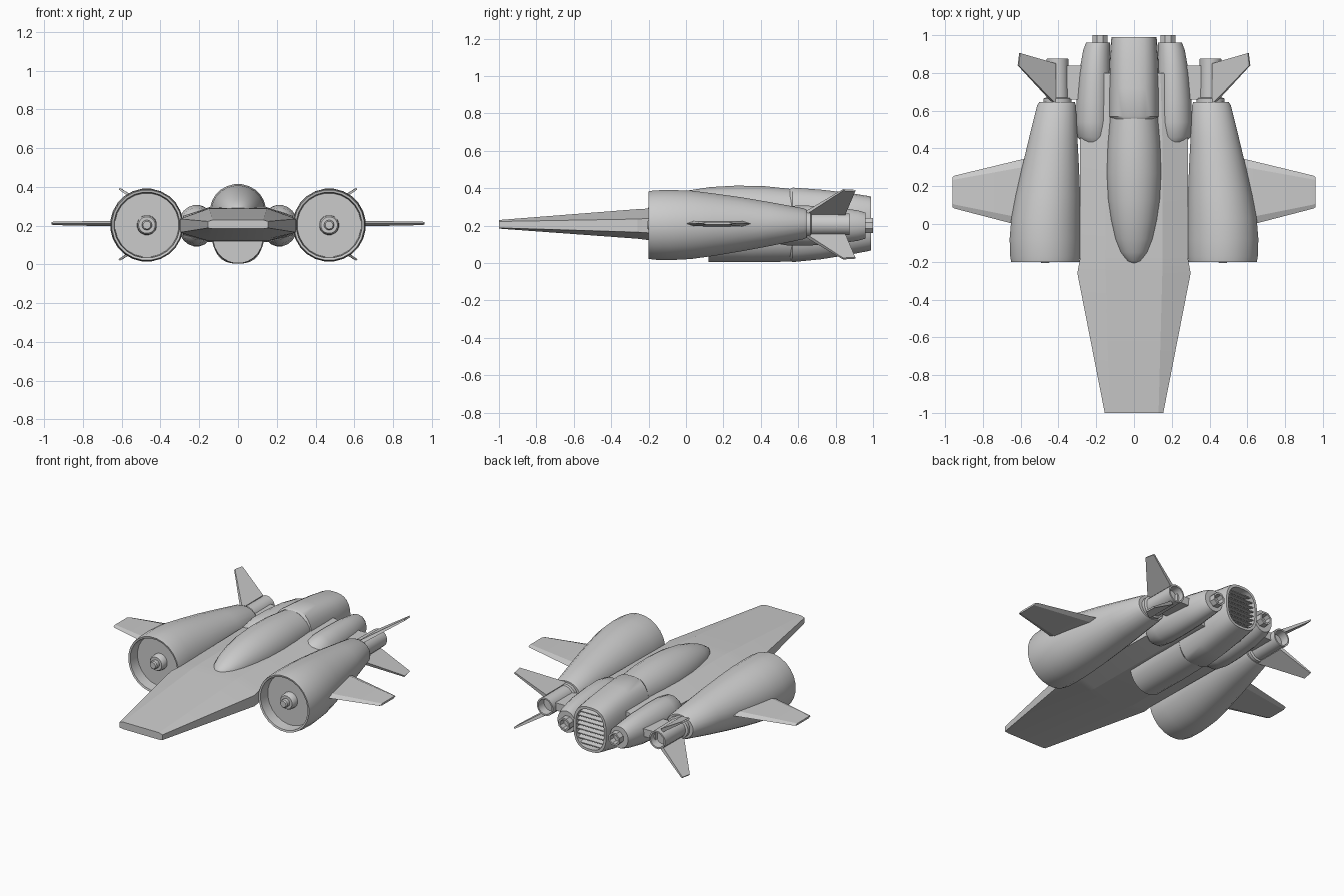
import bpy, bmesh, math
from mathutils import Vector


def finish(name, bm, mirror=False, angle=35):
    bmesh.ops.recalc_face_normals(bm, faces=bm.faces)
    me = bpy.data.meshes.new(name)
    bm.to_mesh(me)
    bm.free()
    ob = bpy.data.objects.new(name, me)
    bpy.context.collection.objects.link(ob)
    bpy.ops.object.select_all(action='DESELECT')
    ob.select_set(True)
    bpy.context.view_layer.objects.active = ob
    bpy.ops.object.shade_smooth_by_angle(angle=math.radians(angle))
    if mirror:
        ob.modifiers.new("Mirror", 'MIRROR').use_mirror_merge = False
    return ob


def skin(name, rings, mirror=False, angle=35):
    """Bridge equal-length point rings and cap both ends."""
    bm = bmesh.new()
    vs = [[bm.verts.new(p) for p in r] for r in rings]
    n = len(vs[0])
    for a, b in zip(vs, vs[1:]):
        for i in range(n):
            j = (i + 1) % n
            bm.faces.new((a[i], a[j], b[j], b[i]))
    bm.faces.new(vs[0])
    bm.faces.new(vs[-1])
    return finish(name, bm, mirror, angle)


def oval(y, cx, cz, rx, rz, n=20, p=2.0):
    pts = []
    for i in range(n):
        a = 2 * math.pi * (i + 0.5) / n
        c, s = math.cos(a), math.sin(a)
        pts.append((cx + rx * math.copysign(abs(c) ** (2 / p), c), y,
                    cz + rz * math.copysign(abs(s) ** (2 / p), s)))
    return pts


def loft(name, sections, n=20, p=2.0, mirror=False, angle=35):
    return skin(name, [oval(*s, n=n, p=p) for s in sections], mirror, angle)


def plate(name, root, tip):
    """Mirrored fin between a root and a tip quad section."""
    return skin(name, [root, tip], True, 20)


# Flat wedge hull: y, half width, top half width, edge z low/high, bottom, top
hull = [(-1.0, .155, .13, .188, .222, .184, .23),
        (-.26, .30, .15, .165, .235, .13, .288),
        (-.18, .285, .15, .16, .24, .12, .292),
        (.45, .285, .15, .15, .25, .115, .295),
        (.80, .24, .14, .15, .25, .12, .29)]
skin("hull", [[(-w, y, a), (-t, y, b), (t, y, b), (w, y, a),
               (w, y, c), (t, y, d), (-t, y, d), (-w, y, c)]
              for y, w, t, a, c, b, d in hull], angle=15)

# Canopy
loft("canopy", [(y, 0, .275, w, h - .275) for y, w, h in
                [(-.212, .008, .283), (-.195, .04, .305), (-.15, .073, .333),
                 (-.08, .1, .362), (.02, .122, .39), (.13, .138, .407),
                 (.27, .145, .415), (.42, .14, .412), (.57, .127, .396)]],
     n=24, angle=50)

# Belly pod
loft("belly_pod", [(.12, 0, .14, .13, .135), (.35, 0, .14, .135, .137),
                   (.6, 0, .145, .132, .138)], n=24)

# Central engine with recessed exhaust
loft("main_engine", [(.555, 0, .204, .125, .192), (.57, 0, .204, .137, .2),
                     (.72, 0, .206, .135, .187), (.86, 0, .209, .13, .168),
                     (.975, 0, .211, .122, .148), (.99, 0, .211, .118, .144),
                     (.99, 0, .211, .102, .128), (.92, 0, .211, .1, .125)],
     n=28, p=2.7)

# Exhaust slats
for k in range(8):
    z = .211 + (k - 3.5) * .029
    w = .1 * (1 - abs((z - .211) / .127) ** 2.7) ** (1 / 2.7)
    skin(f"exhaust_slat_{k + 1}",
         [[(x, .935, z + .004), (x, .98, z - .008), (x, .98, z - .002),
           (x, .935, z + .01)] for x in (-w, w)])

# Side engine bodies beside the main engine
loft("side_engine", [(.43, .21, .2, .06, .07), (.46, .215, .2, .085, .093),
                     (.54, .215, .2, .094, .107), (.65, .213, .2, .092, .108),
                     (.8, .207, .2, .085, .1), (.92, .198, .2, .072, .082),
                     (.96, .19, .2, .065, .07)], mirror=True, angle=45)
loft("side_nozzle", [(.94, .18, .2, .043, .043), (1.0, .18, .2, .043, .043),
                     (1.0, .18, .2, .031, .031), (.96, .18, .2, .029, .029)],
     n=8, mirror=True, angle=20)

# Big intake nacelles
loft("nacelle", [(-.13, .47, .203, .165, .165), (-.197, .47, .203, .17, .17),
                 (-.2, .47, .203, .182, .182), (-.17, .47, .203, .187, .187),
                 (-.08, .471, .203, .189, .189), (.03, .467, .204, .184, .184),
                 (.15, .456, .205, .172, .168), (.3, .442, .207, .152, .145),
                 (.45, .428, .208, .13, .118), (.63, .41, .21, .103, .083),
                 (.645, .408, .21, .095, .076)], n=24, mirror=True)

# Intake hub, stepped
loft("intake_hub", [(-.12, .47, .203, .052, .052), (-.165, .47, .203, .05, .05),
                    (-.175, .47, .203, .043, .043), (-.175, .47, .203, .026, .026),
                    (-.2, .47, .203, .026, .026), (-.207, .47, .203, .02, .02)],
     n=16, mirror=True)

# Nacelle exhaust tube
loft("nacelle_nozzle", [(.63, .405, .207, .075, .07), (.665, .405, .207, .075, .07),
                        (.67, .405, .207, .06, .06), (.875, .405, .207, .058, .058),
                        (.875, .405, .207, .048, .048), (.82, .405, .207, .046, .046)],
     n=16, mirror=True)

# Strut tying nozzle to side engine
skin("nozzle_strut", [[(x, .66, .185), (x, .84, .185), (x, .84, .235), (x, .66, .235)]
                      for x in (.24, .37)], True)

# Main wings
def section(x, y0, y1, z, t):
    c = (y1 - y0) * .12
    return [(x, y0, z), (x, y0 + c, z + t), (x, y1 - c, z + t),
            (x, y1, z), (x, y1 - c, z - t), (x, y0 + c, z - t)]
skin("wing", [section(.52, -.03, .36, .21, .016), section(.95, .082, .256, .212, .009),
              section(.962, .09, .248, .212, .006)], True, 15)

# Tail fins, upper and lower, splayed outward
for name, s in (("upper_fin", 1), ("lower_fin", -1)):
    def quad(p, q, t):
        nrm = Vector((-.57, 0, s * .82)) * t
        p, q = Vector(p), Vector(q)
        return [p - nrm, q - nrm, q + nrm, p + nrm]
    m = .207
    plate(name, quad((.42, .635, m + s * .057), (.42, .85, m + s * .057), .012),
          quad((.613, .84, m + s * .184), (.605, .905, m + s * .18), .005))
